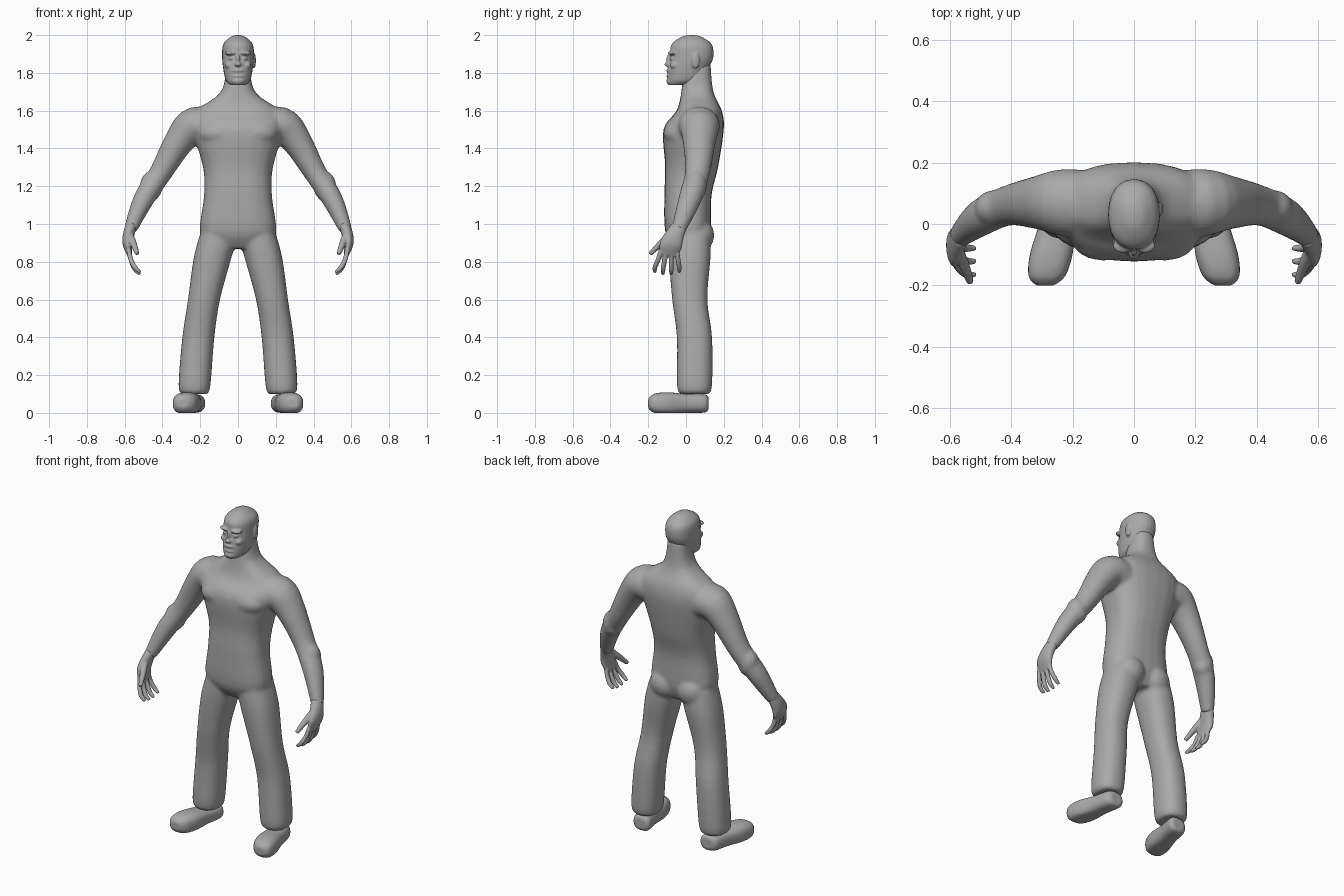
import bpy, bmesh, math
from mathutils import Vector

if "Cube" in bpy.data.objects:
    bpy.data.objects.remove(bpy.data.objects["Cube"])

X_AXIS, Y_AXIS, Z_AXIS = Vector((1, 0, 0)), Vector((0, 1, 0)), Vector((0, 0, 1))
SIDES = {"left": 1, "right": -1}


def make_material(name, shade):
    """One plain colour for viewport and render."""
    material = bpy.data.materials.new(name)
    material.use_nodes = True
    colour = (shade, shade, shade, 1)
    material.diffuse_color = colour
    material.node_tree.nodes["Principled BSDF"].inputs["Base Color"].default_value = colour
    return material


grey = make_material("plain grey", 0.4)


def spline(points, steps=4):
    """Smooth curve that passes through every point."""
    padded = [points[0], *points, points[-1]]
    curve = []
    for before, start, end, after in zip(padded, padded[1:], padded[2:], padded[3:]):
        leave, arrive = (end - before) / 2, (after - start) / 2
        for step in range(steps):
            t = step / steps
            ease = t * t * (3 - 2 * t)
            curve.append(start + (end - start) * ease
                         + leave * (t * (1 - t) ** 2) - arrive * (t * t * (1 - t)))
    return curve + [points[-1]]


def soft_power(value, power):
    return math.copysign(abs(value) ** (2 / power), value)


def loft(bm, rows, depth=1, reference=Y_AXIS, axis=None, power=2, side=1, count=24):
    """Closed skin over rounded sections given as x, y, z, half width, half depth.
    A missing half depth is the half width times depth."""
    path = spline([Vector(row if len(row) > 4 else (*row, row[-1] * depth)) for row in rows])
    rings = []
    for index, point in enumerate(path):
        centre, width, thickness = Vector(point[:3]), point[3], point[4]
        ahead = path[min(index + 1, len(path) - 1)]
        behind = path[max(index - 1, 0)]
        tangent = axis or Vector((ahead - behind)[:3]).normalized()
        across = reference.cross(tangent).normalized()
        along = tangent.cross(across)
        ring = []
        for k in range(count):
            angle = math.tau * k / count
            place = (centre + across * width * soft_power(math.cos(angle), power)
                     + along * thickness * soft_power(math.sin(angle), power))
            place.x *= side
            ring.append(bm.verts.new(place))
        rings.append(ring)
    for lower, upper in zip(rings, rings[1:]):
        for k in range(count):
            following = (k + 1) % count
            bm.faces.new((lower[k], lower[following], upper[following], upper[k]))
    bm.faces.new(rings[0])
    bm.faces.new(rings[-1])


def blob(bm, centre, size, side=1):
    """Ellipsoid used for muscles and features."""
    sphere = bmesh.ops.create_icosphere(bm, subdivisions=3, radius=1)
    for vert in sphere["verts"]:
        vert.co = [c + s * v for c, s, v in zip(centre, size, vert.co)]
        vert.co.x *= side


def finish(name, bm, voxel, smoothing):
    """Fuse the overlapping skins of a part into one smooth surface."""
    bmesh.ops.recalc_face_normals(bm, faces=bm.faces)
    mesh = bpy.data.meshes.new(name)
    bm.to_mesh(mesh)
    bm.free()
    mesh.materials.append(grey)
    mesh.shade_smooth()
    part = bpy.data.objects.new(name, mesh)
    bpy.context.collection.objects.link(part)
    fuse = part.modifiers.new("fuse", "REMESH")
    fuse.mode = "VOXEL"
    fuse.voxel_size = voxel
    fuse.use_smooth_shade = True
    soften = part.modifiers.new("soften", "SMOOTH")
    soften.factor = 0.5
    soften.iterations = smoothing


def build_arm(bm, side):
    """Upper arm and forearm down to the wrist, with the forearm muscle."""
    chest, shoulder, deltoid = (.12, .06, 1.5), (.23, .07, 1.52), (.31, .07, 1.44)
    elbow, forearm, wrist = (.41, .06, 1.27), (.5, .02, 1.13), (.57, -.04, .97)
    loft(bm, [(*chest, .1), (*shoulder, .1), (*deltoid, .08), (*elbow, .06),
              (*forearm, .055), (*wrist, .035)], depth=1.1, side=side)
    blob(bm, (.46, .05, 1.2), (.06, .06, .08), side)


def build_leg(bm, side):
    """Loose trouser leg from hip to hem, with the buttock."""
    hip, thigh, knee = (.1, .02, .95), (.135, .02, .82), (.18, .02, .6)
    calf, ankle, hem = (.21, .045, .4), (.23, .045, .15), (.23, .045, .1)
    loft(bm, [(*hip, .1), (*thigh, .1), (*knee, .085), (*calf, .085),
              (*ankle, .085), (*hem, .07)], depth=1.1, axis=Z_AXIS, power=2.3, side=side)
    blob(bm, (.09, .07, .94), (.09, .08, .09), side)


def build_body():
    """Torso and neck, fused with the arms and legs."""
    bm = bmesh.new()
    crotch, hips, waist = (.02, .87, .12, .08), (.01, .96, .2, .12), (.01, 1.15, .18, .125)
    ribs, chest, collar = (.03, 1.3, .185, .14), (.04, 1.5, .24, .16), (.07, 1.6, .22, .12)
    neck_base, neck_top = (.06, 1.7, .09, .085), (.06, 1.85, .06, .07)
    sections = (crotch, hips, waist, ribs, chest, collar, neck_base, neck_top)
    loft(bm, [(0, *section) for section in sections], axis=Z_AXIS, power=2.5)
    for side in SIDES.values():
        blob(bm, (.1, -.04, 1.48), (.11, .08, .07), side)
        build_arm(bm, side)
        build_leg(bm, side)
    finish("body", bm, .01, 8)


def build_head():
    """Skull and jaw with brows, eyes, cheeks, nose, lips, chin and one ear."""
    bm = bmesh.new()
    jaw, chin, mouth = (-.04, 1.735, .04), (-.01, 1.76, .065), (.01, 1.82, .078)
    temple, forehead, crown, top = (.03, 1.88, .084), (.03, 1.95, .079), (.03, 1.99, .04), (.03, 2, .01)
    sections = (jaw, chin, mouth, temple, forehead, crown, top)
    loft(bm, [(0, *section) for section in sections], depth=1.36, axis=Z_AXIS, power=2.2)
    blob(bm, (0, -.085, 1.757), (.035, .02, .02))
    blob(bm, (0, -.09, 1.87), (.01, .015, .03))
    blob(bm, (0, -.095, 1.845), (.018, .02, .012))
    for lip in (1.812, 1.783):
        blob(bm, (0, -.085, lip), (.035, .02, .009))
    for side in SIDES.values():
        blob(bm, (.035, -.07, 1.905), (.035, .025, .012), side)
        blob(bm, (.035, -.07, 1.877), (.016, .016, .01), side)
        blob(bm, (.05, -.055, 1.84), (.02, .03, .02), side)
    blob(bm, (.085, .05, 1.865), (.01, .022, .042))
    finish("head", bm, .005, 3)


def build_hand(name, side):
    """Palm, four curled fingers fanned by a rule, and a thumb."""
    bm = bmesh.new()
    wrist, heel, palm, knuckles = (.565, -.035, .99), (.58, -.06, .94), (.585, -.08, .89), (.573, -.09, .835)
    loft(bm, [(*wrist, .03, .04), (*heel, .03, .05), (*palm, .025, .06), (*knuckles, .013, .05)],
         side=side)
    for finger in range(4):
        spread = finger - 1.5
        base, tip = -.09 - .028 * spread, -.1 - .043 * spread
        low = .73 + .01 * abs(spread)
        loft(bm, [(.578, base, .86, .013), (.567, (base + tip) / 2, .81, .013),
                  (.545, tip, low + .025, .013), (.518, tip, low, .009)], side=side, count=12)
    loft(bm, [(.575, -.08, .95, .018), (.555, -.13, .9, .018), (.533, -.19, .842, .012)],
         side=side, count=12)
    finish(name, bm, .005, 3)


def build_shoe(name, side):
    """Rounded shoe that turns outward, with a flat sole."""
    bm = bmesh.new()
    outline = ((-.2, .03), (-.17, .06), (-.1, .07), (0, .06), (.1, .057), (.12, .035))
    loft(bm, [(.25 - y / 5, y, .05, width) for y, width in outline],
         depth=.85, reference=Z_AXIS, axis=Y_AXIS, power=2.6, side=side)
    for vert in bm.verts:
        vert.co.z = max(vert.co.z, 0)
    finish(name, bm, .008, 3)


build_body()
build_head()
for label, side in SIDES.items():
    build_hand(label + "_hand", side)
    build_shoe(label + "_shoe", side)
